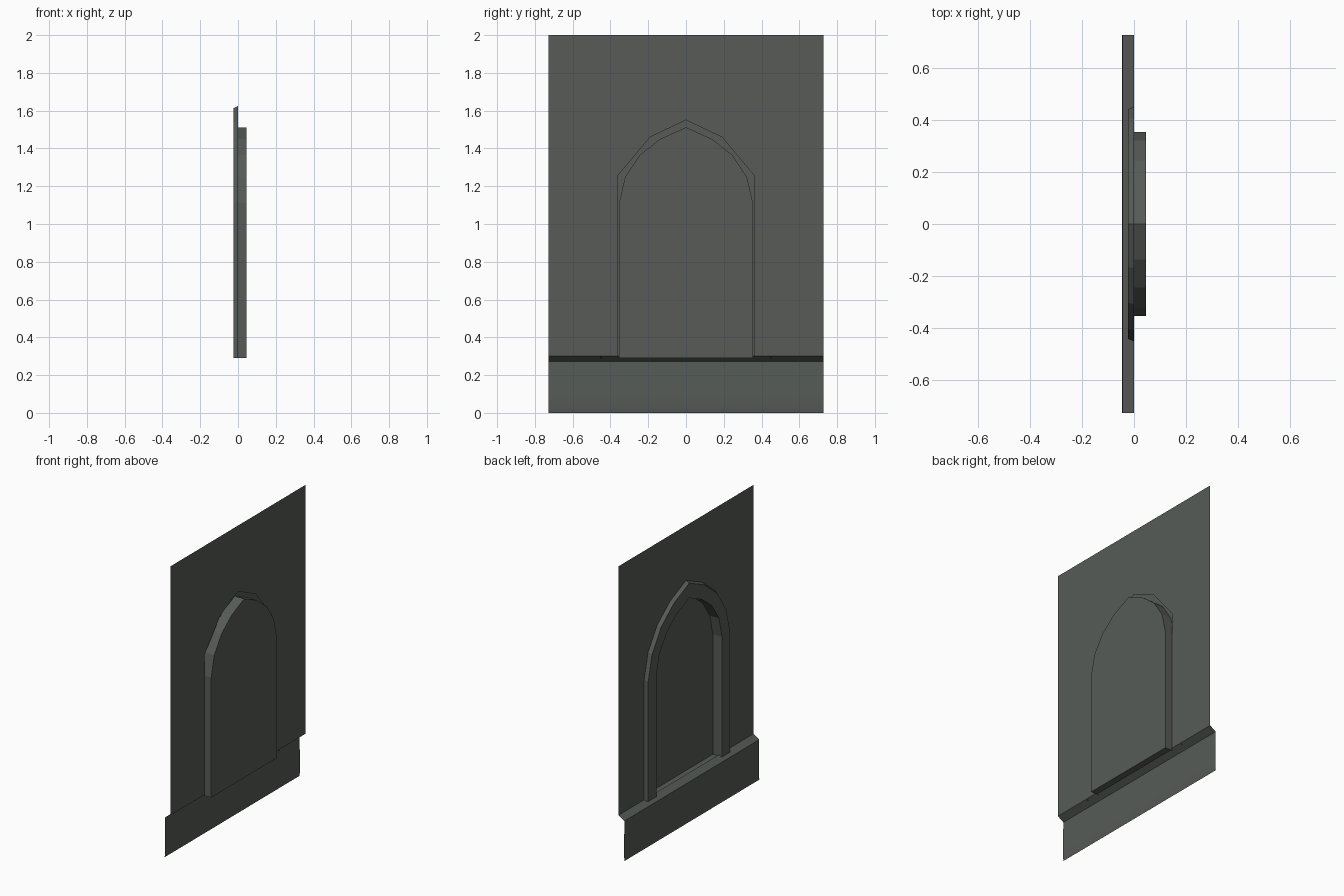
import bpy, bmesh

if "Cube" in bpy.data.objects:
    bpy.data.objects.remove(bpy.data.objects["Cube"])

W = 0.727            # half width of the wall section
BACK, FRONT = 0.046, -0.024

stone = bpy.data.materials.new("grey_green_stone")
stone.diffuse_color = (0.095, 0.105, 0.095, 1)
stone.use_nodes = True
stone.node_tree.nodes["Principled BSDF"].inputs["Base Color"].default_value = stone.diffuse_color


def mirror(half):
    """Half arch (foot to apex, +y side) to a full open outline."""
    return half + [(-y, z) for y, z in reversed(half[:-1])]


def add_object(name, bm, smooth=False):
    me = bpy.data.meshes.new(name)
    for f in bm.faces:
        f.smooth = smooth
    bm.to_mesh(me)
    bm.free()
    me.materials.append(stone)
    ob = bpy.data.objects.new(name, me)
    bpy.context.collection.objects.link(ob)
    return ob


def ngon(name, pts, x):
    """Flat sheet facing -x."""
    bm = bmesh.new()
    f = bm.faces.new([bm.verts.new((x, y, z)) for y, z in pts])
    f.normal_update()
    if f.normal.x > 0:
        f.normal_flip()
    bmesh.ops.triangulate(bm, faces=bm.faces[:])
    return add_object(name, bm)


def strips(name, rows, smooth=False, flip=False):
    """Faces bridging consecutive rows of 3D points."""
    bm = bmesh.new()
    vr = [[bm.verts.new(p) for p in r] for r in rows]
    for a, b in zip(vr, vr[1:]):
        for i in range(len(a) - 1):
            q = [a[i], a[i + 1], b[i + 1], b[i]]
            bm.faces.new(q[::-1] if flip else q)
    return add_object(name, bm, smooth)


def row(pts, x):
    return [(x, y, z) for y, z in pts]


# Arch outlines
inner = mirror([(0.355, 0.29), (0.355, 1.11), (0.322, 1.25), (0.245, 1.365),
                (0.137, 1.45), (0, 1.512)])
outer = mirror([(0.452, 0.29), (0.452, 1.12), (0.41, 1.29), (0.31, 1.44),
                (0.17, 1.55), (0, 1.625)])
outer_front = [(y * 0.978, z - 0.012 if z > 1 else z) for y, z in outer]
hole = mirror([(0.362, 0.30), (0.362, 1.255), (0.19, 1.46), (0, 1.55)])

# Wall sheet with the arch opening cut out
ngon("wall", [(-W, 0.30), (-W, 2), (W, 2), (W, 0.30)] + hole, 0.0)

# Recessed niche panel
ngon("niche_back", inner, BACK)

# Arch moulding: bevelled outside, flat front, deep reveal
strips("arch_trim", [row(outer, 0), row(outer_front, FRONT),
                     row(inner, FRONT), row(inner, BACK)])

# Niche floor
strips("niche_sill", [[(0, -0.355, 0.29), (0, 0.355, 0.29)],
                      [(BACK, -0.355, 0.29), (BACK, 0.355, 0.29)]], flip=True)


# Sloping ledge and plinth with a slight foot flare
def line(x, z):
    return [(x, -W, z), (x, W, z)]


strips("ledge", [line(0, 0.30), line(-0.044, 0.272)])
strips("plinth", [line(-0.044, 0.272), line(-0.041, 0.1),
                  line(-0.041, 0.025), line(-0.046, 0)], smooth=True)

# Make the open sheets face the room side (-x / up)
for name in ("ledge", "plinth", "arch_trim", "niche_sill"):
    me = bpy.data.objects[name].data
    bm = bmesh.new()
    bm.from_mesh(me)
    bm.normal_update()
    s = sum(f.normal.x * f.calc_area() for f in bm.faces)
    if name == "niche_sill":
        s = -sum(f.normal.z for f in bm.faces)
    if s > 0:
        bmesh.ops.reverse_faces(bm, faces=bm.faces[:])
    bm.to_mesh(me)
    bm.free()
